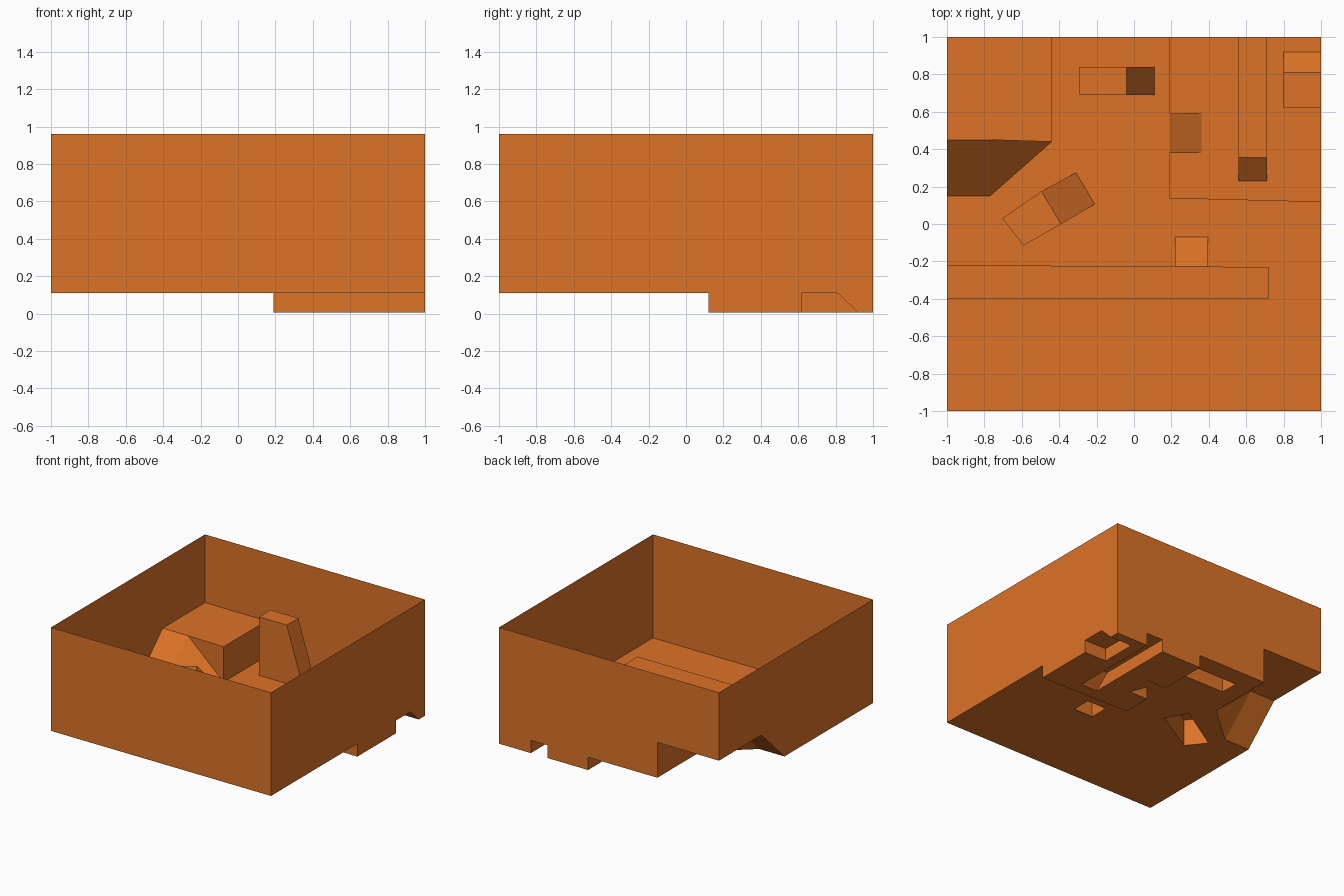
import bpy
from mathutils import Vector
from mathutils.geometry import tessellate_polygon

if "Cube" in bpy.data.objects:
    bpy.data.objects.remove(bpy.data.objects["Cube"])

FLOOR, PIT, RIM = 0.11, 0.005, 0.96

orange = bpy.data.materials.new("orange")
orange.diffuse_color = (0.72, 0.17, 0.02, 1)
orange.use_nodes = True
orange.node_tree.nodes["Principled BSDF"].inputs["Base Color"].default_value = orange.diffuse_color


def make(name, verts, faces):
    mesh = bpy.data.meshes.new(name)
    mesh.from_pydata(verts, [], faces)
    mesh.materials.append(orange)
    mesh.validate()
    obj = bpy.data.objects.new(name, mesh)
    bpy.context.collection.objects.link(obj)
    return obj


def plate(name, z, outer, holes=()):
    """Flat sheet at height z, with holes, facing up."""
    loops = [[Vector((x, y, 0)) for x, y in lp] for lp in (outer, *holes)]
    flat = [v for lp in loops for v in lp]
    tris = []
    for a, b, c in tessellate_polygon(loops):
        up = (flat[b] - flat[a]).cross(flat[c] - flat[a]).z > 0
        tris.append((a, b, c) if up else (a, c, b))
    make(name, [(v.x, v.y, z) for v in flat], tris)


def fence(name, path, z0, z1):
    """Vertical sheet along a path."""
    n = len(path)
    verts = [(x, y, z) for z in (z0, z1) for x, y in path]
    make(name, verts, [(i, i + 1, n + i + 1, n + i) for i in range(n - 1)])


def wedge(name, foot, crease, back, z0, z1, parts="left right back"):
    """Raised shape: slope from foot up to crease, flat top to back, open below."""
    verts = ([(*p, z0) for p in foot] + [(*p, z1) for p in crease]
             + [(*p, z1) for p in back] + [(*p, z0) for p in back])
    faces = [(0, 1, 3, 2), (2, 3, 5, 4)]
    if "left" in parts:
        faces.append((0, 2, 4, 6))
    if "right" in parts:
        faces.append((1, 7, 5, 3))
    if "back" in parts:
        faces.append((4, 5, 7, 6))
    make(name, verts, faces)


def ramp(name, foot, top, z0, z1):
    """Plain slope with two triangular sides."""
    verts = [(*p, z0) for p in foot] + [(*p, z1) for p in top] + [(*p, z0) for p in top]
    make(name, verts, [(0, 1, 3, 2), (0, 2, 4), (1, 5, 3)])


# footprints of the raised parts
pillar = [(-.29, .69), (.11, .69), (.11, .84), (-.295, .84)]
turned = [(-.705, .03), (-.59, -.115), (-.21, .105), (-.31, .275)]
step = [(.22, -.07), (.22, -.23), (.395, -.23), (.395, -.07)]

# main floor and sunken floor
plate("main_floor", FLOOR,
      [(-1, -1), (1, -1), (1, .12), (.19, .14), (.19, 1), (-.44, 1),
       (-.44, .44), (-.77, .15), (-1, .15)], [pillar, turned, step])
plate("sunken_floor", PIT,
      [(.19, .14), (1, .12), (1, .62), (.8, .62), (.8, .92), (1, .92), (1, 1),
       (.71, 1), (.71, .23), (.56, .23), (.56, 1), (.19, 1), (.19, .59),
       (.36, .595), (.36, .38), (.19, .38)])
fence("pit_front_side", [(.19, .38), (.19, .14), (1, .12)], PIT, FLOOR)
fence("pit_left_side", [(.19, 1), (.19, .59)], PIT, FLOOR)
ramp("pit_ramp", [(.36, .38), (.36, .595)], [(.19, .38), (.19, .59)], PIT, FLOOR)

# raised parts in the pit
wedge("pit_bar", [(.56, .23), (.71, .23)], [(.56, .355), (.71, .355)],
      [(.56, 1), (.71, 1)], PIT, FLOOR, "left right")
wedge("pit_bump", [(1, .92), (.8, .92)], [(1, .81), (.8, .81)],
      [(1, .62), (.8, .62)], PIT, FLOOR, "right back")

# raised parts on the main floor
wedge("tall_pillar", [pillar[1], pillar[2]], [(-.04, .69), (-.04, .84)],
      [pillar[0], pillar[3]], FLOOR, .59)
wedge("turned_block", [turned[2], turned[3]], [(-.39, 0), (-.495, .175)],
      [turned[1], turned[0]], FLOOR, .33)

# long platform with its small ramp
strip = [(-1, -.4), (.72, -.4), (.72, -.23), (-1, -.22)]
plate("platform_top", .26, strip)
fence("platform_sides", strip, FLOOR, .26)
ramp("platform_ramp", [step[3], step[0]], [step[2], step[1]], FLOOR, .26)

# corner block with a two-facet slope
make("corner_block",
     [(-1, 1, .4), (-.44, 1, .4), (-.44, .44, .4), (-.77, .45, .4), (-1, .45, .4),
      (-.44, 1, FLOOR), (-.44, .44, FLOOR), (-.77, .15, FLOOR), (-1, .15, FLOOR)],
     [(4, 3, 2, 1, 0), (1, 2, 6, 5), (3, 6, 2), (3, 7, 6), (4, 8, 7, 3)])

# outer walls: the lower edge follows the floor
F, P = FLOOR, PIT
walls = {
    "front_wall": (lambda u, z: (u, -1, z), [(-1, F), (1, F)]),
    "right_wall": (lambda u, z: (1, u, z),
                   [(-1, F), (.12, F), (.12, P), (.62, P), (.62, F),
                    (.81, F), (.92, P), (1, P)]),
    "back_wall": (lambda u, z: (u, 1, z),
                  [(-1, .4), (-.44, .4), (-.44, F), (.19, F), (.19, P), (.56, P),
                   (.56, F), (.71, F), (.71, P), (1, P)]),
    "left_wall": (lambda u, z: (-1, u, z), [(-1, F), (.15, F), (.45, .4), (1, .4)]),
}
for name, (place, low) in walls.items():
    outline = low + [(1, RIM), (-1, RIM)]
    make(name, [place(u, z) for u, z in outline], [tuple(range(len(outline)))])
